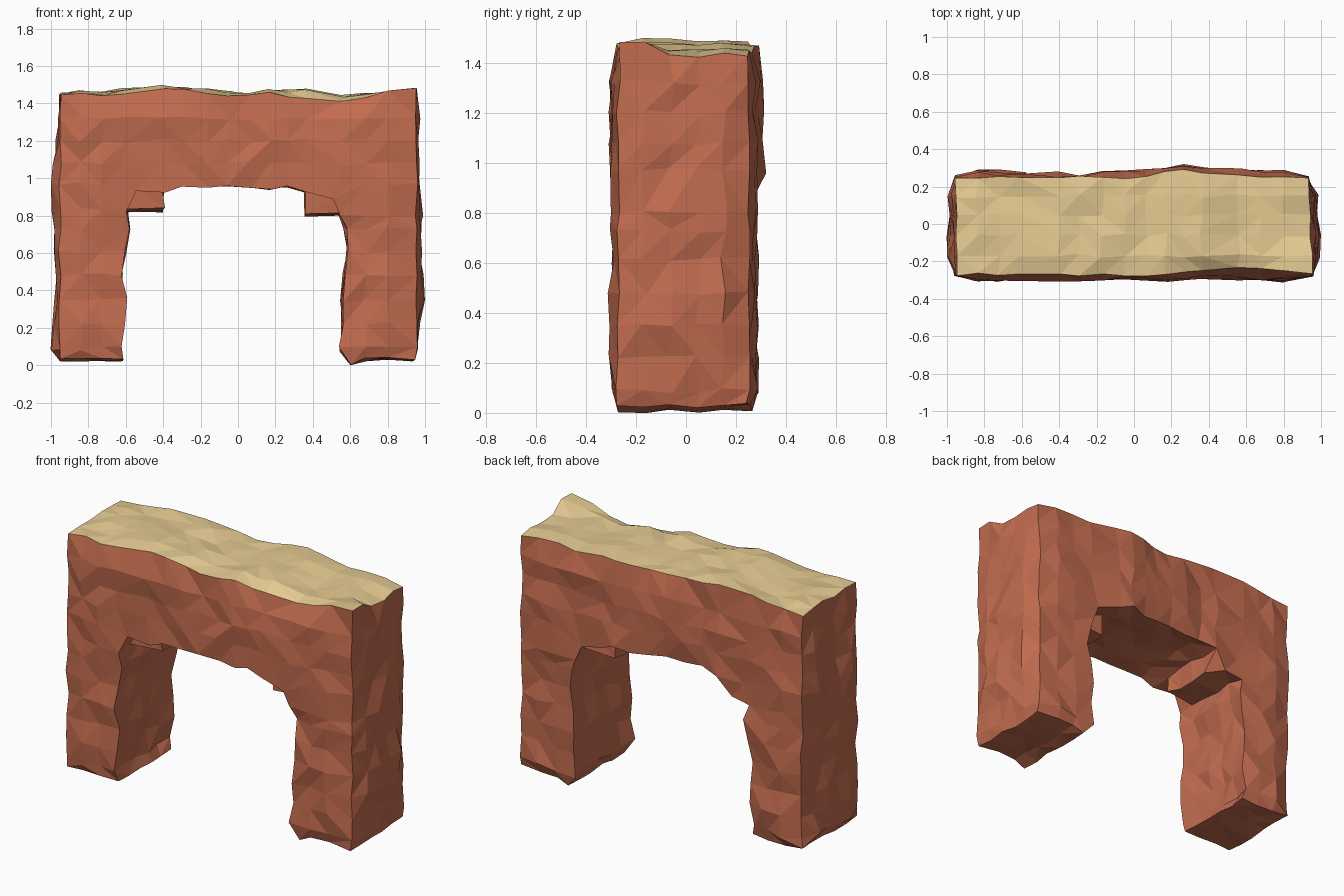
import bpy
import bmesh
import random
from mathutils import Vector, noise

if "Cube" in bpy.data.objects:
    bpy.data.objects.remove(bpy.data.objects["Cube"])

random.seed(7)


def make_material(name, colour):
    mat = bpy.data.materials.new(name)
    mat.use_nodes = True
    mat.diffuse_color = (*colour, 1)
    mat.node_tree.nodes["Principled BSDF"].inputs["Base Color"].default_value = (*colour, 1)
    return mat


red_rock = make_material("red rock", (0.54, 0.15, 0.078))
pale_sand = make_material("pale sand", (0.79, 0.60, 0.29))

# Stations of the block grid along each axis
XS = [-0.95, -0.84, -0.72, -0.61, -0.40, -0.29, -0.17, -0.05, 0.07, 0.17, 0.27,
      0.36, 0.56, 0.68, 0.80, 0.94]
YS = [-0.27, -0.17, -0.06, 0.05, 0.15, 0.25]
ZS = [0.03, 0.09, 0.22, 0.35, 0.48, 0.61, 0.73, 0.83, 0.97, 1.08, 1.20, 1.32, 1.45]
NX, NY, NZ = len(XS) - 1, len(YS) - 1, len(ZS) - 1
LEG, SPRING = 3, 8          # columns per leg, row where the span begins
# Wander of the inner walls by row, and of the top along the front and behind it
INNER_RIGHT = [-0.01, -0.03, -0.02, -0.01, -0.02, -0.01, 0.01, 0.01]
INNER_LEFT = [0.04, 0.01, 0.01, 0.0, 0.02, 0.03, 0.02, 0.0]
TOP_FRONT = [-0.01, 0.0, 0.0, 0.01, 0.03, 0.02, 0.01, -0.01, 0.0, 0.0, -0.01,
             -0.02, -0.04, -0.02, 0.01, 0.03]
TOP_BACK = [0.0, 0.01, 0.01, 0.02, 0.04, 0.03, 0.02, 0.01, 0.0, 0.02, 0.02,
            0.02, -0.01, 0.0, 0.0, -0.02]
# Bulge of the two end walls by row
END_RIGHT = [0.0, 0.04, 0.03, 0.025, 0.02, 0.025, 0.025, 0.03, 0.04, 0.035, 0.025, 0.015, 0.0]
END_LEFT = [0.0, 0.015, 0.02, 0.045, 0.04, 0.035, 0.03, 0.025, 0.02, 0.02, 0.025, 0.03, 0.0]


def solid(i, j, k):
    """Legs, span, and a stepped bracket under each end of the span."""
    if not (0 <= i < NX and 0 <= j < NY and 0 <= k < NZ):
        return False
    leg = i < LEG or i >= NX - LEG
    under = k == SPRING - 1 and j >= 1
    bracket = under and (i == LEG or (i == NX - LEG - 1 and j < NY - 1))
    return leg or k >= SPRING or bracket


def place(i, j, k):
    x, y, z = XS[i], YS[j], ZS[k]
    if k < SPRING:
        if i == LEG:
            x += INNER_RIGHT[k]
        if i == NX - LEG:
            x += INNER_LEFT[k]
        if k == SPRING - 1 and i > NX // 2:
            z -= 0.03
    if k == SPRING and i in (LEG + 1, NX - LEG - 1):
        z -= 0.025
    # Rounded shoulders where the legs meet the span
    if k == SPRING and i == LEG:
        x, z = x + 0.05, z - 0.03
    if k == SPRING and i == NX - LEG:
        x, z = x - 0.04, z - 0.07
    if k == SPRING - 1 and i == LEG + 1 and j == NY:
        x, z = x - 0.09, z + 0.02
    if k == 0 and i == NX - LEG:
        z -= 0.02
    if k == NZ:
        front = j == 0 or (j == 1 and i >= NX - 1)
        z += TOP_FRONT[i] if front else TOP_BACK[i]
    # End walls bulge, the left one more towards the front
    if 0 < j < NY and i == 0:
        x -= END_RIGHT[k]
    if i == NX:
        x -= 0.04 * y
        if 0 < j < NY:
            x += END_LEFT[k]
    # The back swells on the left half, and the front rim draws in there
    if j == NY:
        y += 0.035 * max(0, 1 - abs(x - 0.3) / 0.4)
    if j == 0 and k == NZ:
        y += 0.045 * max(0, 1 - abs(x - 0.55) / 0.4)
    return Vector((x, y, z))


# Skin of the arch: one face wherever a solid block meets air
bm = bmesh.new()
grid = {}


def vert(key):
    if key not in grid:
        grid[key] = bm.verts.new(place(*key))
    return grid[key]


for i in range(NX):
    for j in range(NY):
        for k in range(NZ):
            if not solid(i, j, k):
                continue
            for axis in range(3):
                for side in (0, 1):
                    step = [0, 0, 0]
                    step[axis] = 2 * side - 1
                    if solid(i + step[0], j + step[1], k + step[2]):
                        continue
                    ring = []
                    for a, b in ((0, 0), (1, 0), (1, 1), (0, 1)):
                        key = [i, j, k]
                        key[axis] += side
                        key[(axis + 1) % 3] += a
                        key[(axis + 2) % 3] += b
                        ring.append(vert(tuple(key)))
                    face = bm.faces.new(ring if side else ring[::-1])
                    if axis == 2 and side and k == NZ - 1:
                        face.material_index = 1

# Weathering: swell the front and back, keep the long corners crisper
bm.normal_update()
moves = {}
for key, v in grid.items():
    i, j, k = key
    limits = (i in (0, NX)) + (j in (0, NY)) + (k in (0, NZ))
    wave = noise.noise(v.co * 4.5 + Vector((3, 8, 1)))
    jitter = Vector([random.uniform(-1, 1) for _ in range(3)])
    if limits > 1:
        moves[v] = jitter * 0.009 + v.normal * wave * 0.01
    elif k in (0, NZ):
        moves[v] = jitter * 0.011 + v.normal * wave * 0.012
    else:
        swell = 0.022 if j in (0, NY) else 0.0
        moves[v] = jitter * 0.013 + v.normal * (swell + wave * 0.02)
for v, move in moves.items():
    v.co += move

# Irregular facets: split each quad along a random diagonal
for face in list(bm.faces):
    verts = list(face.verts)
    a, b = random.choice(((0, 2), (1, 3)))
    bmesh.utils.face_split(face, verts[a], verts[b])

mesh = bpy.data.meshes.new("rock_arch")
bm.to_mesh(mesh)
bm.free()
mesh.materials.append(red_rock)
mesh.materials.append(pale_sand)
mesh.shade_flat()
arch = bpy.data.objects.new("rock_arch", mesh)
bpy.context.collection.objects.link(arch)
